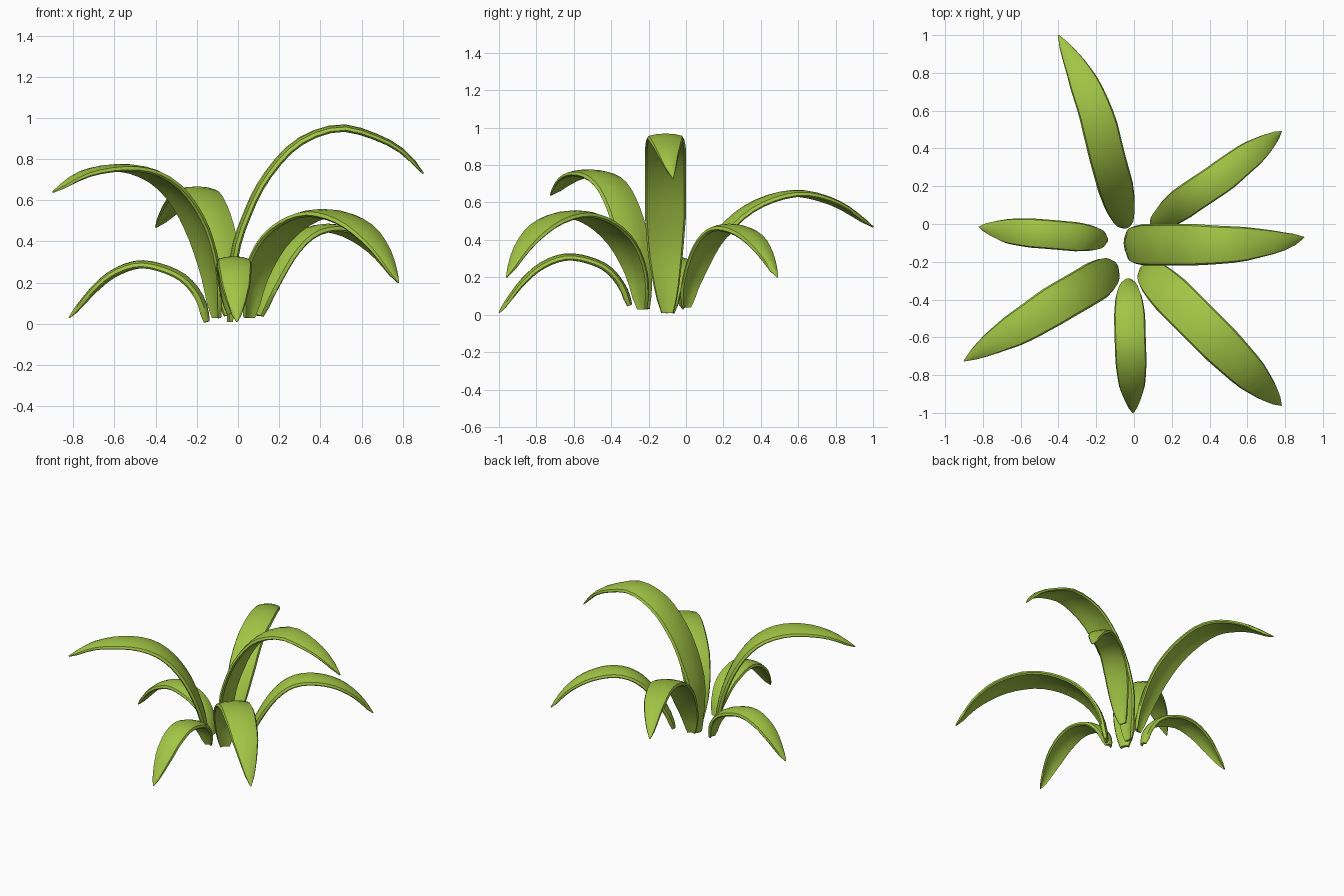
import bpy, bmesh
from mathutils import Vector

if "Cube" in bpy.data.objects:
    bpy.data.objects.remove(bpy.data.objects["Cube"])

mat = bpy.data.materials.new("leaf_green")
mat.diffuse_color = (0.36, 0.56, 0.06, 1)
mat.use_nodes = True
mat.node_tree.nodes["Principled BSDF"].inputs["Base Color"].default_value = mat.diffuse_color

# Cross-section: (across -1..1, height in thickness units), a gentle arch with round edges
SECTION = [(-1, -0.35), (-0.92, 0.15), (-0.5, 0.45), (0, 0.55), (0.5, 0.45), (0.92, 0.15),
           (1, -0.35), (0.9, -0.6), (0.45, -0.3), (0, -0.2), (-0.45, -0.3), (-0.9, -0.6)]
# Width and thickness factors along the leaf: (t, width, thickness)
TAPER = [(0, 0.3, 0.7), (0.02, 0.42, 1), (0.1, 0.66, 1), (0.2, 0.87, 1), (0.32, 1, 1),
         (0.6, 1, 1), (0.76, 0.85, 0.9), (0.88, 0.54, 0.75), (0.95, 0.3, 0.6), (1, 0.03, 0.2)]
THICK = 0.034
STEPS = 22


def smooth_path(pts):
    """Catmull-Rom through the points, resampled evenly by length."""
    p = [2 * pts[0] - pts[1]] + pts + [2 * pts[-1] - pts[-2]]
    fine = []
    for i in range(1, len(p) - 2):
        a, b, c, d = p[i - 1:i + 3]
        for k in range(20):
            u = k / 20
            fine.append(0.5 * (2 * b + (c - a) * u + (2 * a - 5 * b + 4 * c - d) * u * u
                               + (3 * b - a - 3 * c + d) * u ** 3))
    fine.append(pts[-1])
    dist = [0]
    for a, b in zip(fine, fine[1:]):
        dist.append(dist[-1] + (b - a).length)
    out, j = [], 0
    for s in range(STEPS + 1):
        target = dist[-1] * s / STEPS
        while j < len(fine) - 2 and dist[j + 1] < target:
            j += 1
        out.append(fine[j].lerp(fine[j + 1], (target - dist[j]) / (dist[j + 1] - dist[j])))
    return out


def taper(t):
    for (t0, w0, h0), (t1, w1, h1) in zip(TAPER, TAPER[1:]):
        if t <= t1 + 1e-6:
            u = (t - t0) / (t1 - t0)
            return w0 + (w1 - w0) * u, h0 + (h1 - h0) * u


def leaf(name, width, pts):
    path = smooth_path([Vector(p) for p in pts])
    chord = path[-1] - path[0]
    side = Vector((chord.y, -chord.x, 0)).normalized()
    bm = bmesh.new()
    rings = []
    for i, c in enumerate(path):
        tan = (path[min(i + 1, STEPS)] - path[max(i - 1, 0)]).normalized()
        across = (side - tan * side.dot(tan)).normalized()
        up = across.cross(tan)
        w, h = taper(i / STEPS)
        rings.append([bm.verts.new(c + across * (a * w * width / 2) + up * (b * h * THICK))
                      for a, b in SECTION])
    n = len(SECTION)
    for r, q in zip(rings, rings[1:]):
        for k in range(n):
            bm.faces.new((r[k], r[(k + 1) % n], q[(k + 1) % n], q[k]))
    bm.faces.new(rings[0])
    bm.faces.new(rings[-1])
    bmesh.ops.recalc_face_normals(bm, faces=bm.faces)
    me = bpy.data.meshes.new(name)
    bm.to_mesh(me)
    bm.free()
    me.materials.append(mat)
    ob = bpy.data.objects.new(name, me)
    bpy.context.collection.objects.link(ob)
    bpy.context.view_layer.objects.active = ob
    ob.select_set(True)
    bpy.ops.object.shade_smooth_by_angle(angle=0.8)
    ob.select_set(False)


# Seven arching leaves, base to tip
leaf("leaf_right", 0.22, [
    (-0.04, -0.10, 0.01), (-0.02, -0.11, 0.33), (0.05, -0.11, 0.55), (0.14, -0.11, 0.72),
    (0.29, -0.11, 0.88), (0.49, -0.11, 0.952), (0.68, -0.10, 0.905), (0.81, -0.09, 0.83),
    (0.90, -0.07, 0.73)])
leaf("leaf_back", 0.19, [
    (-0.04, -0.01, 0.04), (-0.055, 0.03, 0.18), (-0.09, 0.17, 0.42), (-0.14, 0.35, 0.58),
    (-0.20, 0.58, 0.65), (-0.29, 0.80, 0.60), (-0.40, 1.0, 0.47)])
leaf("leaf_back_right", 0.17, [
    (0.10, 0.0, 0.04), (0.14, 0.02, 0.16), (0.23, 0.09, 0.34), (0.33, 0.16, 0.44),
    (0.45, 0.24, 0.468), (0.58, 0.34, 0.43), (0.69, 0.42, 0.34), (0.78, 0.49, 0.20)])
leaf("leaf_front_right", 0.22, [
    (0.05, -0.23, 0.03), (0.08, -0.26, 0.22), (0.16, -0.34, 0.39), (0.28, -0.46, 0.50),
    (0.42, -0.60, 0.54), (0.57, -0.75, 0.49), (0.69, -0.87, 0.37), (0.78, -0.96, 0.20)])
leaf("leaf_front", 0.165, [
    (-0.03, -0.30, 0.05), (-0.03, -0.345, 0.16), (-0.025, -0.44, 0.26), (-0.02, -0.61, 0.31),
    (-0.015, -0.75, 0.275), (-0.01, -0.87, 0.18), (-0.005, -1.0, 0.01)])
leaf("leaf_front_left", 0.21, [
    (-0.10, -0.22, 0.03), (-0.13, -0.25, 0.26), (-0.20, -0.30, 0.48), (-0.30, -0.36, 0.64),
    (-0.42, -0.43, 0.73), (-0.57, -0.525, 0.76), (-0.75, -0.63, 0.73), (-0.90, -0.725, 0.64)])
leaf("leaf_left", 0.155, [
    (-0.15, -0.085, 0.01), (-0.185, -0.08, 0.13), (-0.28, -0.07, 0.235), (-0.45, -0.055, 0.29),
    (-0.58, -0.045, 0.26), (-0.69, -0.035, 0.18), (-0.82, -0.015, 0.03)])
